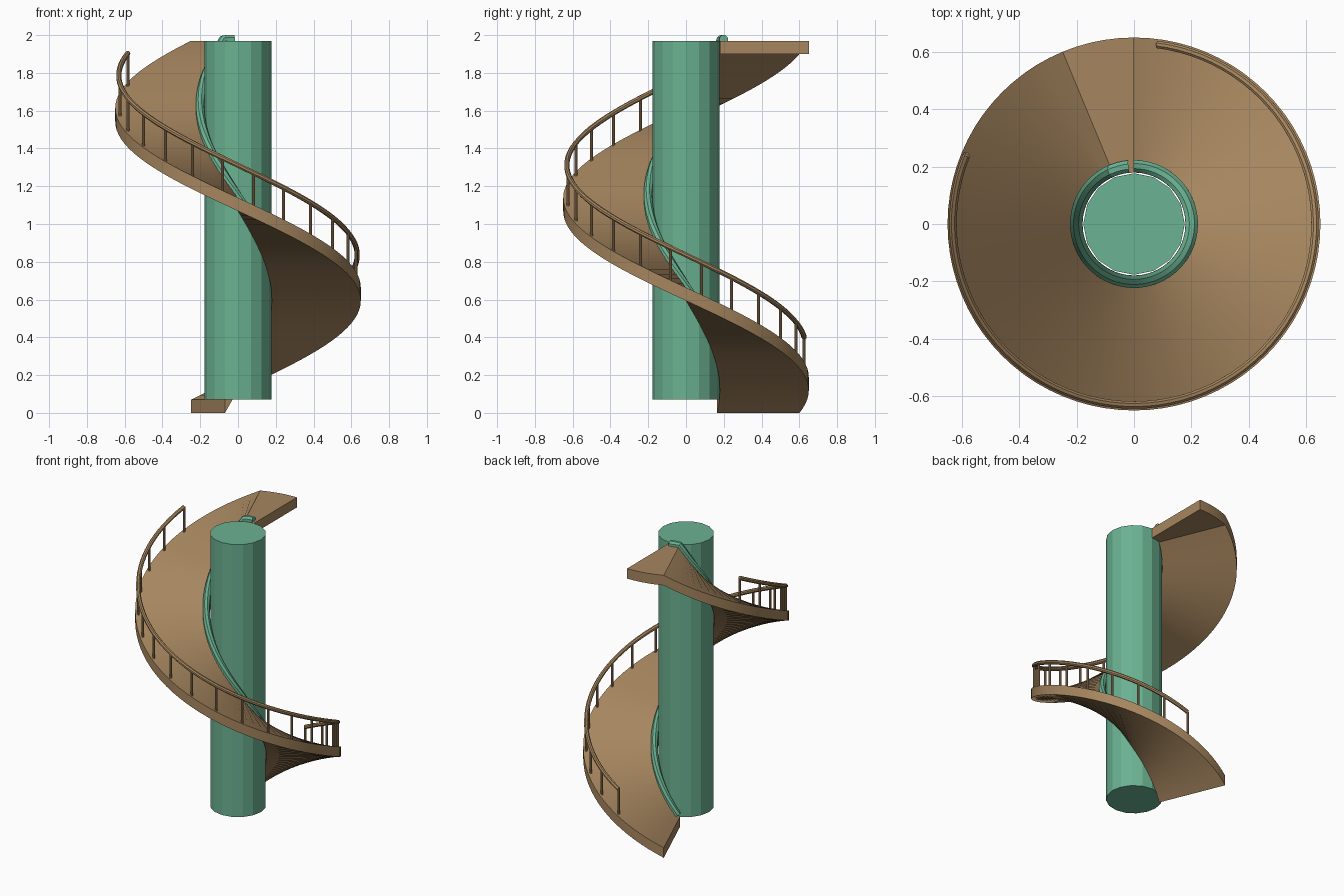
import bpy, bmesh, math
from mathutils import Vector

cube = bpy.data.objects.get("Cube")
if cube:
    bpy.data.objects.remove(cube)

START = 112.5      # angle at which the ramp begins, it climbs clockwise
RISE = 1.9         # height gained in one full turn
SLAB = 0.07        # ramp thickness


def material(name, colour):
    mat = bpy.data.materials.new(name)
    mat.use_nodes = True
    mat.diffuse_color = colour
    mat.node_tree.nodes["Principled BSDF"].inputs["Base Color"].default_value = colour
    return mat


green = material("soft green", (0.147, 0.445, 0.287, 1))
brown = material("warm brown", (0.381, 0.238, 0.114, 1))


def point(turn, radius, lift=0.0):
    """Point on the ramp's top after turning by some degrees; level after one turn."""
    a = math.radians(START - turn)
    z = SLAB + RISE * min(turn, 360) / 360 + lift
    return Vector((radius * math.cos(a), radius * math.sin(a), z))


def loft(name, rings, mat):
    """Closed skin over a row of equal rings, with capped ends."""
    bm = bmesh.new()
    rows = [[bm.verts.new(p) for p in ring] for ring in rings]
    n = len(rows[0])
    for a, b in zip(rows, rows[1:]):
        for i in range(n):
            j = (i + 1) % n
            bm.faces.new((a[i], a[j], b[j], b[i]))
    bm.faces.new(rows[0])
    bm.faces.new(rows[-1][::-1])
    bmesh.ops.recalc_face_normals(bm, faces=bm.faces)
    mesh = bpy.data.meshes.new(name)
    bm.to_mesh(mesh)
    bm.free()
    mesh.materials.append(mat)
    obj = bpy.data.objects.new(name, mesh)
    bpy.context.collection.objects.link(obj)
    return obj


def spread(first, last, step):
    count = round((last - first) / step)
    return [first + (last - first) * i / count for i in range(count + 1)]


def tube(name, turns, radius, lift, thickness, mat, sides=8):
    """Tube that follows the ramp, its section square to the path."""
    rings = []
    for t in turns:
        centre = point(t, radius, lift)
        tangent = (point(t + 0.5, radius) - point(t - 0.5, radius)).normalized()
        side = Vector((centre.x, centre.y, 0)).normalized()
        up = side.cross(tangent).normalized()
        ring = []
        for k in range(sides):
            a = math.tau * (k + 0.5) / sides
            ring.append(centre + thickness * (side * math.cos(a) + up * math.sin(a)))
        rings.append(ring)
    return loft(name, rings, mat)


# Ramp with the level landing at its top
inner, outer = 0.179, 0.65
ramp_rings = [[point(t, inner), point(t, outer), point(t, outer, -SLAB), point(t, inner, -SLAB)]
              for t in spread(0, 382.5, 4.5)]
ramp = loft("spiral_ramp", ramp_rings, brown)

# Inner curb beside the column
curb = tube("inner_curb", spread(3, 360, 4.5) + spread(364, 377, 4.5), 0.201, 0.008, 0.0235, green)

# Outer handrail
handrail = tube("handrail", spread(30, 315, 3.75), 0.631, 0.172, 0.014, brown)

# Handrail posts
posts = []
for i in range(20):
    turn = 30 + 15 * i
    bpy.ops.mesh.primitive_cylinder_add(vertices=8, radius=0.008, depth=0.185,
                                        location=point(turn, 0.631, 0.0775))
    post = bpy.context.object
    post.name = f"railing_post_{i + 1}"
    post.data.materials.append(brown)
    posts.append(post)

# Central column
bpy.ops.mesh.primitive_cylinder_add(vertices=16, radius=0.177, depth=RISE,
                                    location=(0, 0, SLAB + RISE / 2))
column = bpy.context.object
column.name = "central_column"
column.data.materials.append(green)

# Smooth the gentle curves, keep the edges sharp
bpy.ops.object.select_all(action='DESELECT')
for obj in [ramp, curb, handrail] + posts:
    obj.select_set(True)
bpy.context.view_layer.objects.active = ramp
bpy.ops.object.shade_smooth_by_angle(angle=math.radians(30))
